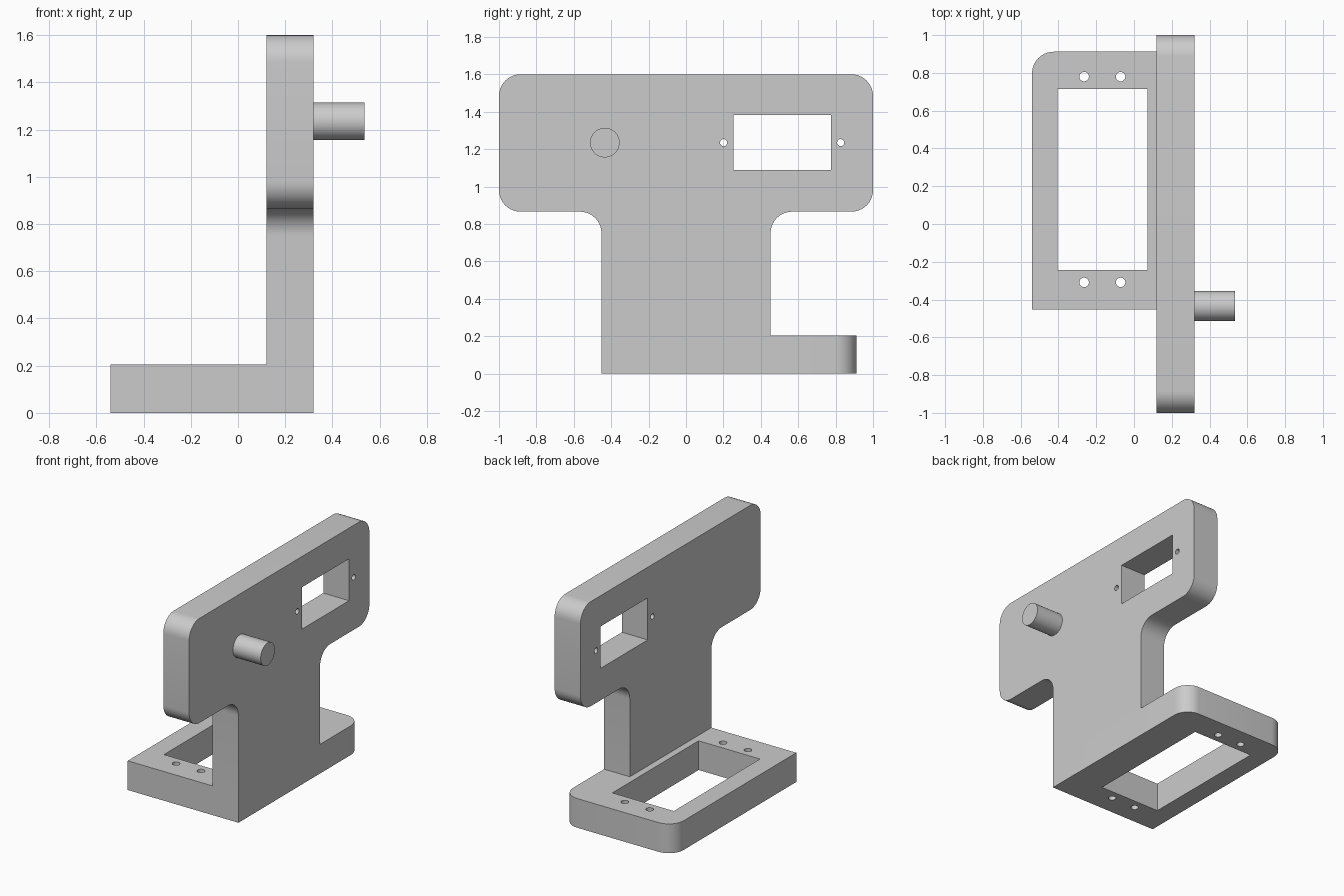
import bpy, bmesh, math
from mathutils import Vector

if "Cube" in bpy.data.objects:
    bpy.data.objects.remove(bpy.data.objects["Cube"], do_unlink=True)

grey = bpy.data.materials.new("plain grey")
grey.use_nodes = True
grey.diffuse_color = (0.6, 0.6, 0.6, 1)
grey.node_tree.nodes["Principled BSDF"].inputs["Base Color"].default_value = (0.6, 0.6, 0.6, 1)


def rounded(corners, steps=10):
    """Right-angled outline; each corner is (u, v, radius)."""
    pts = []
    for i, (u, v, r) in enumerate(corners):
        p = Vector((u, v))
        if r == 0:
            pts.append(p)
            continue
        before = (Vector(corners[i - 1][:2]) - p).normalized() * r
        after = (Vector(corners[(i + 1) % len(corners)][:2]) - p).normalized() * r
        centre = p + before + after
        for k in range(steps + 1):
            a = math.pi / 2 * k / steps
            pts.append(centre - after * math.cos(a) - before * math.sin(a))
    return pts


def rect(u0, u1, v0, v1):
    return [Vector(c) for c in ((u0, v0), (u1, v0), (u1, v1), (u0, v1))]


def circle(u, v, r, n=32):
    return [Vector((u + r * math.cos(2 * math.pi * k / n),
                    v + r * math.sin(2 * math.pi * k / n))) for k in range(n)]


def slab(name, loops, low, high, axis):
    """Fill an outline with holes and extrude it along the axis."""
    def place(p, c):
        return (c, p.x, p.y) if axis == "x" else (p.x, p.y, c)
    bm = bmesh.new()
    for loop in loops:
        vs = [bm.verts.new(place(p, low)) for p in loop]
        for i, v in enumerate(vs):
            bm.edges.new((vs[i - 1], v))
    bmesh.ops.triangle_fill(bm, edges=bm.edges[:], use_beauty=True, use_dissolve=False)
    ext = bmesh.ops.extrude_face_region(bm, geom=bm.faces[:], use_keep_orig=True)
    moved = [g for g in ext["geom"] if isinstance(g, bmesh.types.BMVert)]
    bmesh.ops.translate(bm, verts=moved, vec=place(Vector((0, 0)), high - low))
    bmesh.ops.recalc_face_normals(bm, faces=bm.faces[:])
    mesh = bpy.data.meshes.new(name)
    bm.to_mesh(mesh)
    bm.free()
    mesh.materials.append(grey)
    ob = bpy.data.objects.new(name, mesh)
    bpy.context.collection.objects.link(ob)
    bpy.ops.object.select_all(action="DESELECT")
    ob.select_set(True)
    bpy.context.view_layer.objects.active = ob
    bpy.ops.object.shade_smooth_by_angle(angle=math.radians(30))
    return ob


BASE_TOP = 0.205
X0, X1 = 0.12, 0.32
R = 0.115

# Base frame with window and four screw holes
base = [rounded([(-0.54, -0.452, 0), (X1, -0.452, 0), (X1, 0.912, R), (-0.54, 0.912, R)]),
        rect(-0.405, 0.072, -0.243, 0.714)]
base += [circle(x, y, 0.025) for x in (-0.264, -0.071) for y in (-0.309, 0.78)]
slab("base_frame", base, 0, BASE_TOP, "z")

# Upright T-shaped plate with window and two screw holes
half = [(0.452, BASE_TOP, 0), (0.452, 0.866, R), (1, 0.866, R), (1, 1.6, R)]
outline = half + [(-y, z, r) for y, z, r in reversed(half)]
upright = [rounded(outline), rect(0.253, 0.775, 1.09, 1.384)]
upright += [circle(y, 1.235, 0.019) for y in (0.201, 0.827)]
slab("upright_plate", upright, X0, X1, "x")

# Round peg on the side of the upright
slab("peg", [circle(-0.434, 1.235, 0.079, 48)], X1, 0.535, "x")
